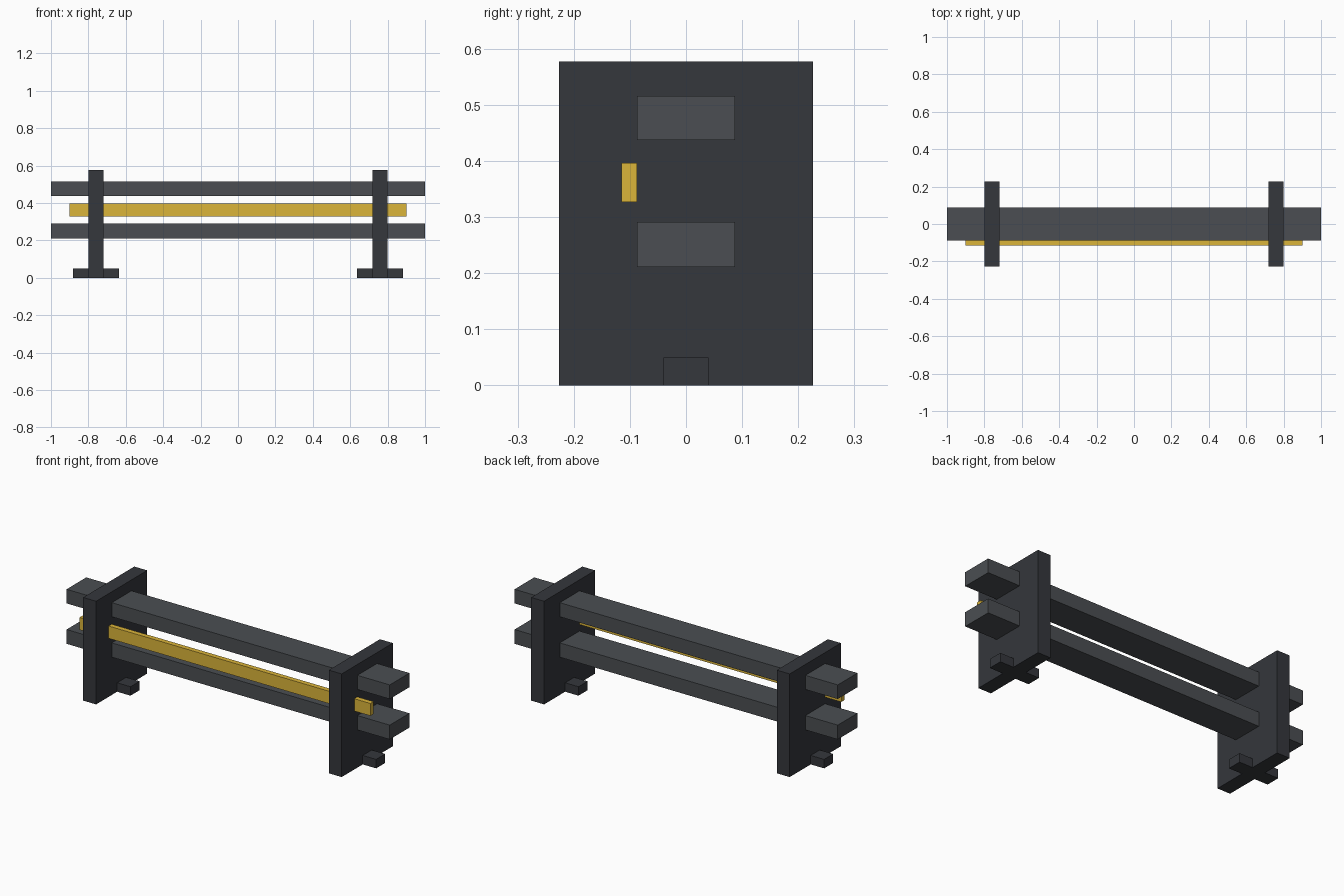
import bpy

if "Cube" in bpy.data.objects:
    bpy.data.objects.remove(bpy.data.objects["Cube"])


def material(name, rgb):
    m = bpy.data.materials.new(name)
    m.diffuse_color = (*rgb, 1)
    m.use_nodes = True
    m.node_tree.nodes["Principled BSDF"].inputs["Base Color"].default_value = m.diffuse_color
    return m


DARK = material("dark_steel", (0.035, 0.038, 0.045))
GREY = material("rail_steel", (0.07, 0.076, 0.084))
YELLOW = material("yellow_paint", (0.71, 0.46, 0.042))


def box(name, x, y, z, mat):
    """Box spanning the (min, max) ranges on each axis."""
    spans = (x, y, z)
    bpy.ops.mesh.primitive_cube_add(size=1, location=[(a + b) / 2 for a, b in spans])
    ob = bpy.context.object
    ob.name = name
    ob.scale = [b - a for a, b in spans]
    bpy.ops.object.transform_apply(location=False, rotation=False, scale=True)
    ob.data.materials.append(mat)
    return ob


# Long horizontal rails passing through the end plates
box("lower_rail", (-1, 1), (-0.087, 0.087), (0.211, 0.291), GREY)
box("upper_rail", (-1, 1), (-0.087, 0.087), (0.437, 0.516), GREY)

# Yellow strip along the front
box("front_strip", (-0.9, 0.9), (-0.115, -0.087), (0.327, 0.396), YELLOW)

# Upright end plates with a foot crossing each one
for side, cx in (("left", -0.76), ("right", 0.76)):
    box(side + "_end_plate", (cx - 0.04, cx + 0.04), (-0.226, 0.226), (0, 0.577), DARK)
    box(side + "_foot", (cx - 0.123, cx + 0.123), (-0.04, 0.04), (0, 0.05), DARK)
